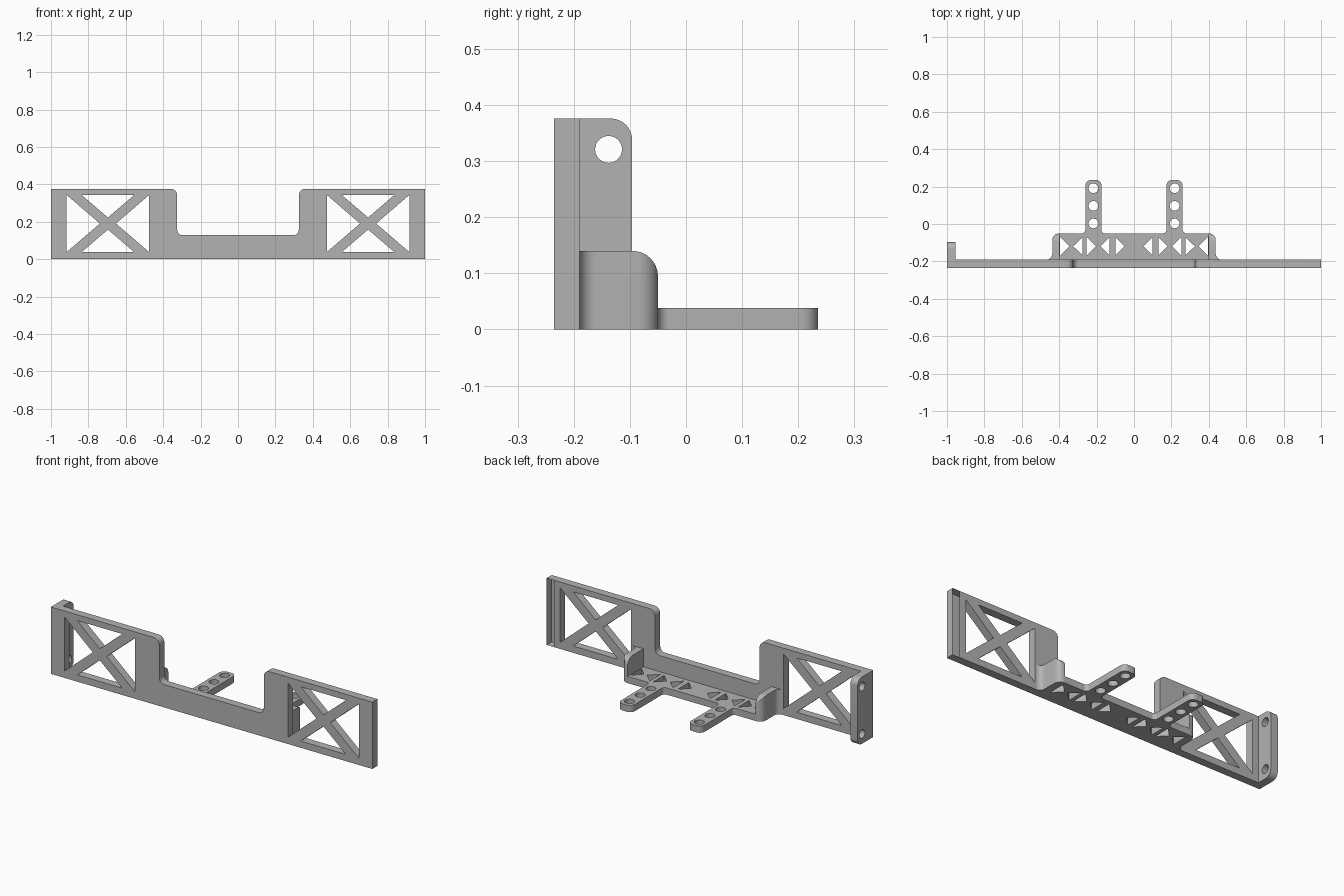
import bpy, bmesh, math
from mathutils import Matrix, Vector

if "Cube" in bpy.data.objects:
    bpy.data.objects.remove(bpy.data.objects["Cube"])

GREY = bpy.data.materials.new("grey plastic")
GREY.diffuse_color = (0.45, 0.45, 0.45, 1)
GREY.use_nodes = True
GREY.node_tree.nodes["Principled BSDF"].inputs["Base Color"].default_value = GREY.diffuse_color

# Map a flat profile (u, v, depth) to the world
FRONT = Matrix(((1, 0, 0, 0), (0, 0, 1, 0), (0, 1, 0, 0), (0, 0, 0, 1)))  # u=x v=z depth=y
SIDE = Matrix(((0, 0, 1, 0), (1, 0, 0, 0), (0, 1, 0, 0), (0, 0, 0, 1)))   # u=y v=z depth=x
TOP = Matrix.Identity(4)                                                  # u=x v=y depth=z


def rounded(points, steps=8):
    """Outline from (u, v) or (u, v, radius) corners, with arcs at radii."""
    out = []
    n = len(points)
    for i, p in enumerate(points):
        c = Vector(p[:2])
        if len(p) == 2:
            out.append(c)
            continue
        a = (Vector(points[i - 1][:2]) - c).normalized()
        b = (Vector(points[(i + 1) % n][:2]) - c).normalized()
        half = a.angle(b) / 2
        r = p[2]
        t = r / math.tan(half)
        centre = c + (a + b).normalized() * r / math.sin(half)
        s, e = c + a * t - centre, c + b * t - centre
        ang = s.angle(e)
        for k in range(steps + 1):
            f = k / steps
            out.append(centre + (s * math.sin((1 - f) * ang) + e * math.sin(f * ang)) / math.sin(ang))
    return out


def circle(u, v, r, n=24):
    return [Vector((u + r * math.cos(2 * math.pi * i / n), v + r * math.sin(2 * math.pi * i / n)))
            for i in range(n)]


def mirror(loop):
    return [Vector((-p[0], p[1])) for p in reversed(loop)]


def plate(name, loops, d0, d1, frame):
    """Extrude an outline with holes from depth d0 to d1."""
    cu = bpy.data.curves.new(name, 'CURVE')
    cu.dimensions = '2D'
    cu.fill_mode = 'BOTH'
    cu.extrude = (d1 - d0) / 2
    for loop in loops:
        sp = cu.splines.new('POLY')
        sp.points.add(len(loop) - 1)
        for q, p in zip(sp.points, loop):
            q.co = (p[0], p[1], 0, 1)
        sp.use_cyclic_u = True
    tmp = bpy.data.objects.new(name, cu)
    bpy.context.collection.objects.link(tmp)
    dg = bpy.context.evaluated_depsgraph_get()
    me = bpy.data.meshes.new_from_object(tmp.evaluated_get(dg))
    bpy.data.objects.remove(tmp)
    me.transform(frame @ Matrix.Translation((0, 0, (d0 + d1) / 2)))
    bm = bmesh.new()
    bm.from_mesh(me)
    bmesh.ops.remove_doubles(bm, verts=bm.verts, dist=1e-5)
    bmesh.ops.dissolve_limit(bm, angle_limit=0.01, verts=bm.verts, edges=bm.edges)
    bmesh.ops.recalc_face_normals(bm, faces=bm.faces)
    bm.to_mesh(me)
    bm.free()
    me.materials.clear()
    me.materials.append(GREY)
    ob = bpy.data.objects.new(name, me)
    bpy.context.collection.objects.link(ob)
    return ob


def boolean(target, tool, op):
    m = target.modifiers.new(op.lower(), 'BOOLEAN')
    m.operation, m.solver, m.object = op, 'EXACT', tool
    dg = bpy.context.evaluated_depsgraph_get()
    me = bpy.data.meshes.new_from_object(target.evaluated_get(dg))
    target.modifiers.clear()
    target.data = me
    bpy.data.objects.remove(tool)


F, B, R, H = -0.235, -0.19, -0.05, 0.376  # plate front, plate back, shelf rear, height

# Front plate: notched outline with two cross-braced windows
outline = rounded([(-1, 0), (1, 0), (1, H), (0.325, H, 0.035), (0.325, 0.128, 0.03),
                   (-0.325, 0.128, 0.03), (-0.325, H, 0.035), (-1, H)])
x0, x1, z0, z1 = 0.475, 0.916, 0.038, 0.343
xm, zm, slope = (x0 + x1) / 2, (z0 + z1) / 2, 0.86
reach, drop = (z1 - z0) / 2 / slope, 0.14 * slope
windows = [
    [(x0, z0), (x0 + reach, zm), (x0, z1)],
    [(x1, z0), (x1, z1), (x1 - reach, zm)],
    [(xm - 0.14, z1), (xm, z1 - drop), (xm + 0.14, z1)],
    [(xm - 0.14, z0), (xm + 0.14, z0), (xm, z0 + drop)],
]
body = plate("mounting_bracket", [outline] + windows + [mirror(w) for w in windows], F, B, FRONT)

# End tabs with two screw holes each
for s in (-1, 1):
    tab = plate("end_tab", [rounded([(F, 0), (-0.096, 0, 0.038), (-0.096, H, 0.038), (F, H)]),
                            circle(-0.138, 0.055, 0.024), circle(-0.138, 0.321, 0.024)],
                min(s, s * 0.955), max(s, s * 0.955), SIDE)
    boolean(body, tab, 'UNION')

# Shelf with two drilled arms and triangular cutouts
half = [(0.42, B - 0.02), (0.42, R), (0.26, R, 0.02), (0.26, 0.235, 0.03),
        (0.174, 0.235, 0.03), (0.174, R, 0.02)]
holes = [circle(0.217, y, 0.026) for y in (0.003, 0.097, 0.191)]
for base, tip in ((0.395, 0.345), (0.275, 0.325), (0.253, 0.203), (0.13, 0.18), (0.1, 0.05)):
    holes.append([(base, -0.168), (base, -0.07), (tip, -0.119)])
shelf = plate("shelf", [rounded(half + [(-p[0], *p[1:]) for p in reversed(half)])]
              + holes + [mirror(h) for h in holes], 0, 0.038, TOP)

# Shelf side walls: flared at the plate, rounded at the rear corner and top
for s in (-1, 1):
    foot = rounded([(0.398, B - 0.02), (0.47, B - 0.02), (0.47, B), (0.437, B, 0.03),
                    (0.437, R, 0.036), (0.398, R)])
    wall = plate("side_wall", [foot if s > 0 else mirror(foot)], 0, 0.14, TOP)
    rounder = plate("wall_rounder", [rounded([(-0.4, -0.1), (R, -0.1), (R, 0.14, 0.045), (-0.4, 0.14)])],
                    -1, 1, SIDE)
    boolean(wall, rounder, 'INTERSECT')
    # Trim the square shelf corner to the wall's rounded rear
    trim = plate("corner_trim", [[(s * 0.398, -0.3), (s * 0.6, -0.3), (s * 0.6, 0), (s * 0.398, 0)]],
                 -0.1, 0.1, TOP)
    boolean(shelf, trim, 'DIFFERENCE')
    boolean(shelf, wall, 'UNION')
boolean(body, shelf, 'UNION')

# Smooth the fillets and keep the edges crisp
bpy.ops.object.select_all(action='DESELECT')
body.select_set(True)
bpy.context.view_layer.objects.active = body
bpy.ops.object.shade_smooth_by_angle(angle=math.radians(30))
